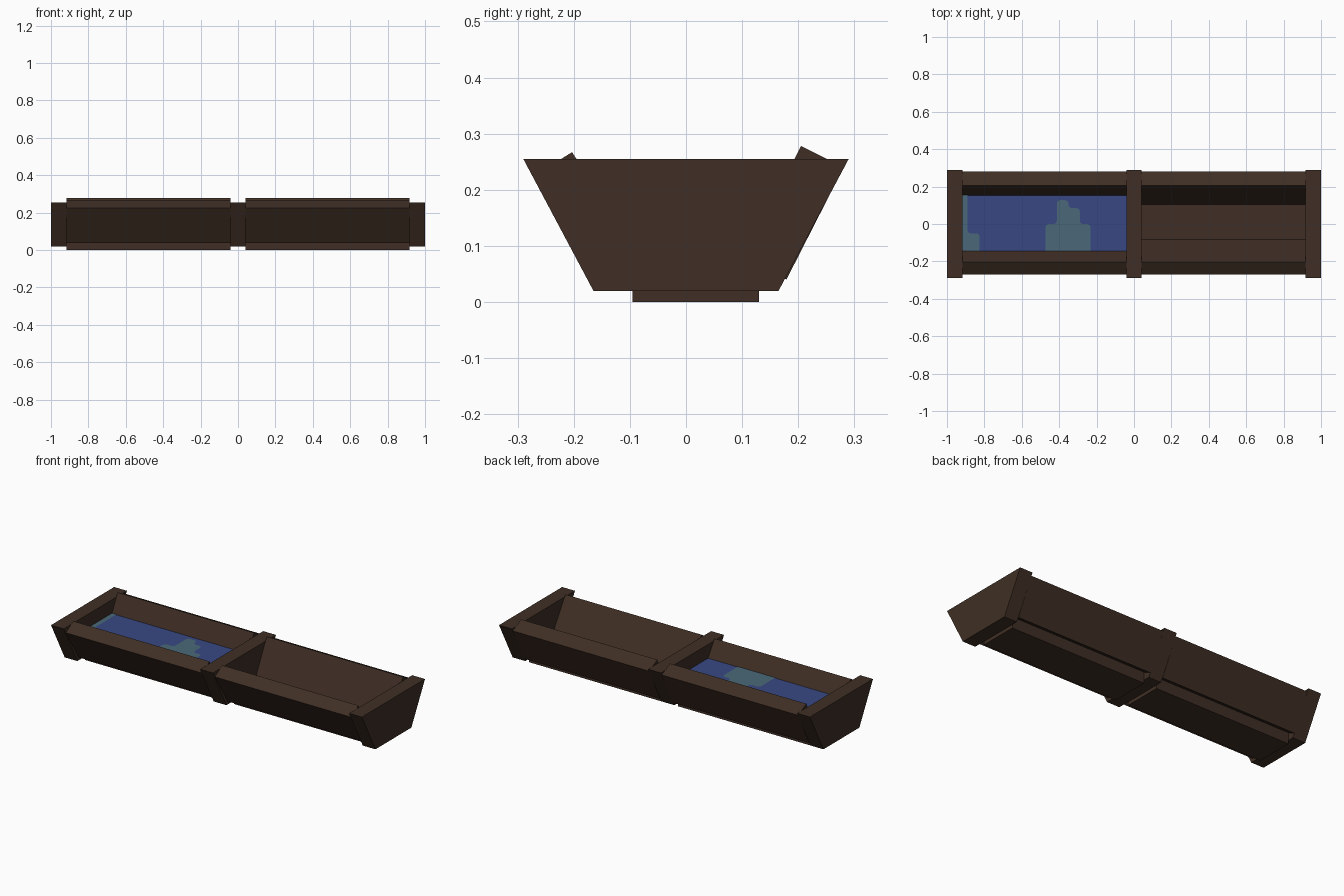
import bpy, bmesh

if "Cube" in bpy.data.objects:
    bpy.data.objects.remove(bpy.data.objects["Cube"])


def material(name, rgb):
    m = bpy.data.materials.new(name)
    m.diffuse_color = (*rgb, 1)
    m.use_nodes = True
    m.node_tree.nodes["Principled BSDF"].inputs["Base Color"].default_value = m.diffuse_color
    return m


wood = material("dark_wood", (0.050, 0.028, 0.018))
blue = material("water_blue", (0.039, 0.064, 0.225))
teal = material("water_highlight", (0.070, 0.138, 0.192))


def finish(name, bm, mat):
    me = bpy.data.meshes.new(name)
    bm.to_mesh(me)
    bm.free()
    me.materials.append(mat)
    ob = bpy.data.objects.new(name, me)
    bpy.context.collection.objects.link(ob)
    return ob


def prism(name, profile, x0, x1, mat):
    """Extrude a (y, z) profile along x."""
    bm = bmesh.new()
    f = bm.faces.new([bm.verts.new((x0, y, z)) for y, z in profile])
    ext = bmesh.ops.extrude_face_region(bm, geom=[f])["geom"]
    verts = [v for v in ext if isinstance(v, bmesh.types.BMVert)]
    bmesh.ops.translate(bm, verts=verts, vec=(x1 - x0, 0, 0))
    bmesh.ops.recalc_face_normals(bm, faces=bm.faces[:])
    return finish(name, bm, mat)


def sheet(name, outline, z, mat, rounding=0):
    """Flat upward face from an (x, y) outline with rounded corners."""
    bm = bmesh.new()
    f = bm.faces.new([bm.verts.new((x, y, z)) for x, y in outline])
    if rounding:
        bmesh.ops.bevel(bm, geom=bm.verts[:], offset=rounding, segments=3,
                        profile=0.5, affect='VERTICES')
    bm.normal_update()
    for f in bm.faces:
        if f.normal.z < 0:
            f.normal_flip()
    return finish(name, bm, mat)


# Trapezoid end panels and divider
panel = [(-0.29, 0.255), (0.29, 0.255), (0.165, 0.02), (-0.165, 0.02)]
for name, a, b in (("left_end", -1, -0.918), ("divider", -0.041, 0.041), ("right_end", 0.918, 1)):
    prism(name, panel, a, b, wood)

# Thick slanted planks and floor for each bay
planks = {
    "back_plank": [(0.205, 0.278), (0.281, 0.240), (0.179, 0.040), (0.104, 0.078)],
    "front_plank": [(-0.203, 0.267), (-0.271, 0.225), (-0.152, 0.037), (-0.083, 0.079)],
    "floor_plank": [(-0.095, 0.0), (0.13, 0.0), (0.13, 0.075), (-0.095, 0.075)],
}
for side, a, b in (("left", -0.918, -0.041), ("right", 0.041, 0.918)):
    for name, profile in planks.items():
        prism(side + "_" + name, profile, a, b, wood)

# Water in the left bay with paler painted patches
wz = 0.175
sheet("water", [(-0.93, -0.16), (-0.03, -0.16), (-0.03, 0.17), (-0.93, 0.17)], wz, blue)
sheet("corner_patch", [(-0.94, -0.17), (-0.825, -0.17), (-0.825, -0.05), (-0.89, -0.05),
                       (-0.89, 0.18), (-0.94, 0.18)], wz + 0.002, teal, 0.018)
sheet("middle_patch", [(-0.473, -0.16), (-0.232, -0.16), (-0.232, 0.0), (-0.29, 0.0),
                       (-0.29, 0.085), (-0.35, 0.085), (-0.35, 0.127), (-0.413, 0.127),
                       (-0.413, 0.0), (-0.473, 0.0)], wz + 0.002, teal, 0.018)
